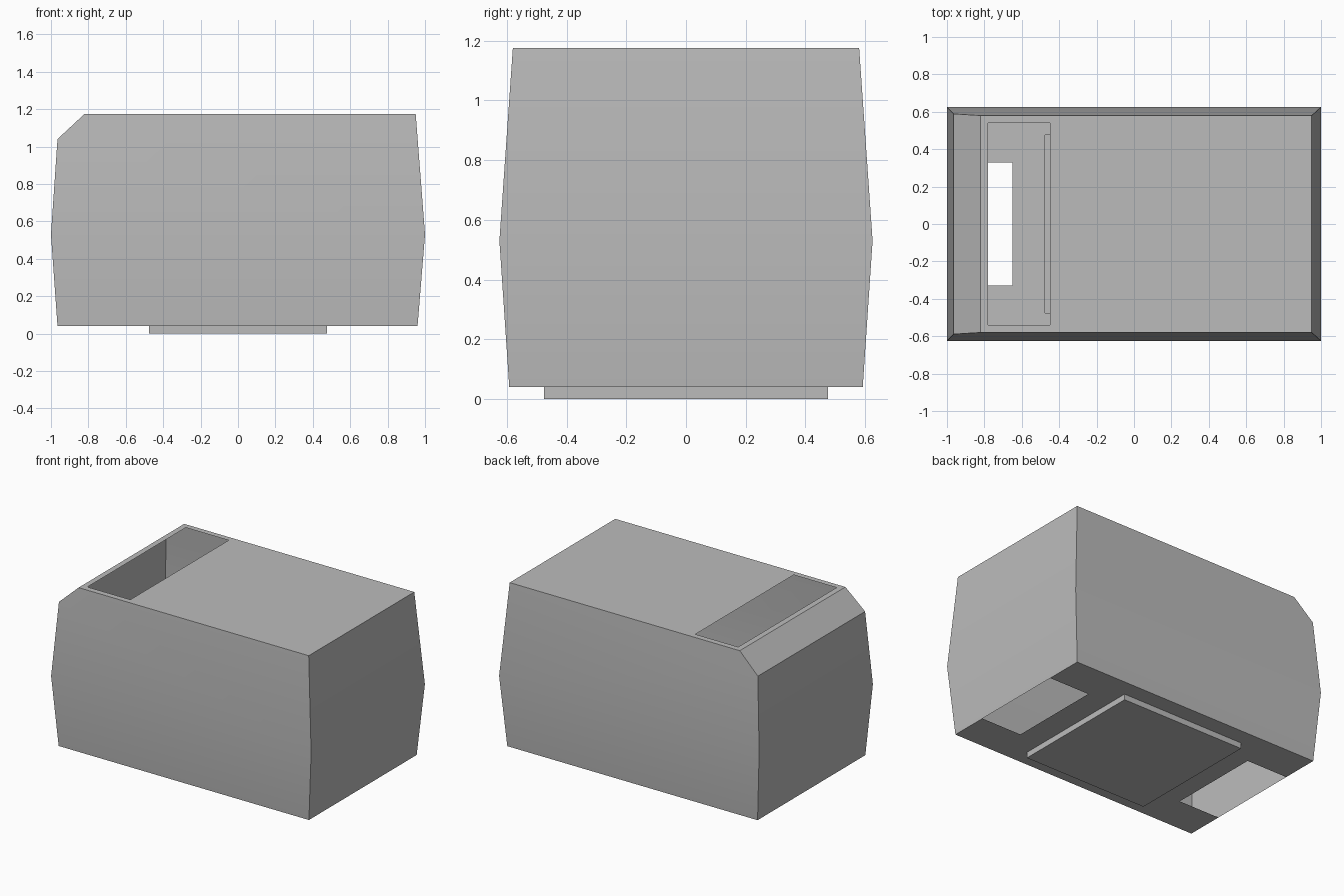
import bpy, bmesh, math

cube = bpy.data.objects.get("Cube")
if cube:
    bpy.data.objects.remove(cube, do_unlink=True)

grey = bpy.data.materials.new("plain grey")
grey.use_nodes = True
colour = (0.5, 0.5, 0.5, 1)
grey.diffuse_color = colour
grey.node_tree.nodes["Principled BSDF"].inputs["Base Color"].default_value = colour

FLOOR, BULGE, SHOULDER, TOP = 0.04, 0.53, 1.04, 1.175


def finish(name, bm):
    mesh = bpy.data.meshes.new(name)
    bm.to_mesh(mesh)
    bm.free()
    mesh.materials.append(grey)
    obj = bpy.data.objects.new(name, mesh)
    bpy.context.collection.objects.link(obj)
    return obj


def sheet(xs, ys, z, keep, up):
    """Flat grid of cells at height z; keep(x, y) picks cells by their centre."""
    bm = bmesh.new()
    for x0, x1 in zip(xs, xs[1:]):
        for y0, y1 in zip(ys, ys[1:]):
            if keep((x0 + x1) / 2, (y0 + y1) / 2):
                corners = [(x0, y0), (x1, y0), (x1, y1), (x0, y1)]
                if not up:
                    corners.reverse()
                bm.faces.new([bm.verts.new((x, y, z)) for x, y in corners])
    bmesh.ops.remove_doubles(bm, verts=bm.verts, dist=1e-4)
    return bm


# Thin bulging walls with a chamfer along the upper left edge
bm = bmesh.new()
# outline (x, half depth, z) running up the -x end, over the top and down the +x end
outline = [(-0.965, 0.592, FLOOR), (-1, 0.625, BULGE), (-0.965, 0.589, SHOULDER),
           (-0.82, 0.58, TOP), (0.95, 0.58, TOP), (1, 0.625, BULGE), (0.96, 0.592, FLOOR)]
front = [bm.verts.new((x, -y, z)) for x, y, z in outline]
back = [bm.verts.new((x, y, z)) for x, y, z in outline]
for side in (front, back):
    bm.faces.new([side[i] for i in (0, 1, 5, 6)])
    bm.faces.new(side[1:6])
for i in (0, 1, 2, 4, 5):
    bm.faces.new((front[i], front[i + 1], back[i + 1], back[i]))
# point every wall outwards
bm.normal_update()
for face in bm.faces:
    centre = face.calc_center_median()
    centre.z -= BULGE
    if face.normal.dot(centre) < 0:
        face.normal_flip()
walls = finish("shell_walls", bm)

# Top panel with a wide slot
bm = sheet((-0.82, -0.78, -0.45, 0.95), (-0.58, -0.54, 0.54, 0.58), TOP,
           lambda x, y: not (-0.78 < x < -0.45 and abs(y) < 0.54), True)
finish("top_panel", bm)

# Floor with a notch at each end and a square foot pressed downwards
bm = sheet((-0.965, -0.65, -0.475, 0.475, 0.65, 0.96),
           (-0.592, -0.475, -0.33, 0.33, 0.475, 0.592), FLOOR,
           lambda x, y: not (abs(x) > 0.65 and abs(y) < 0.33), False)
pad = [f for f in bm.faces
       if abs(f.calc_center_median().x) < 0.475 and abs(f.calc_center_median().y) < 0.475]
bmesh.ops.dissolve_faces(bm, faces=pad)
pad = [f for f in bm.faces if f.calc_center_median().length < 0.1]
pressed = bmesh.ops.extrude_face_region(bm, geom=pad)["geom"]
bmesh.ops.translate(bm, vec=(0, 0, -FLOOR),
                    verts=[v for v in pressed if isinstance(v, bmesh.types.BMVert)])
bmesh.ops.delete(bm, geom=[f for f in pad if f.is_valid], context='FACES_ONLY')
finish("floor_with_foot", bm)

# Soft shading over the bulge, sharp corners elsewhere
bpy.ops.object.select_all(action='DESELECT')
walls.select_set(True)
bpy.context.view_layer.objects.active = walls
bpy.ops.object.shade_smooth_by_angle(angle=math.radians(30))
